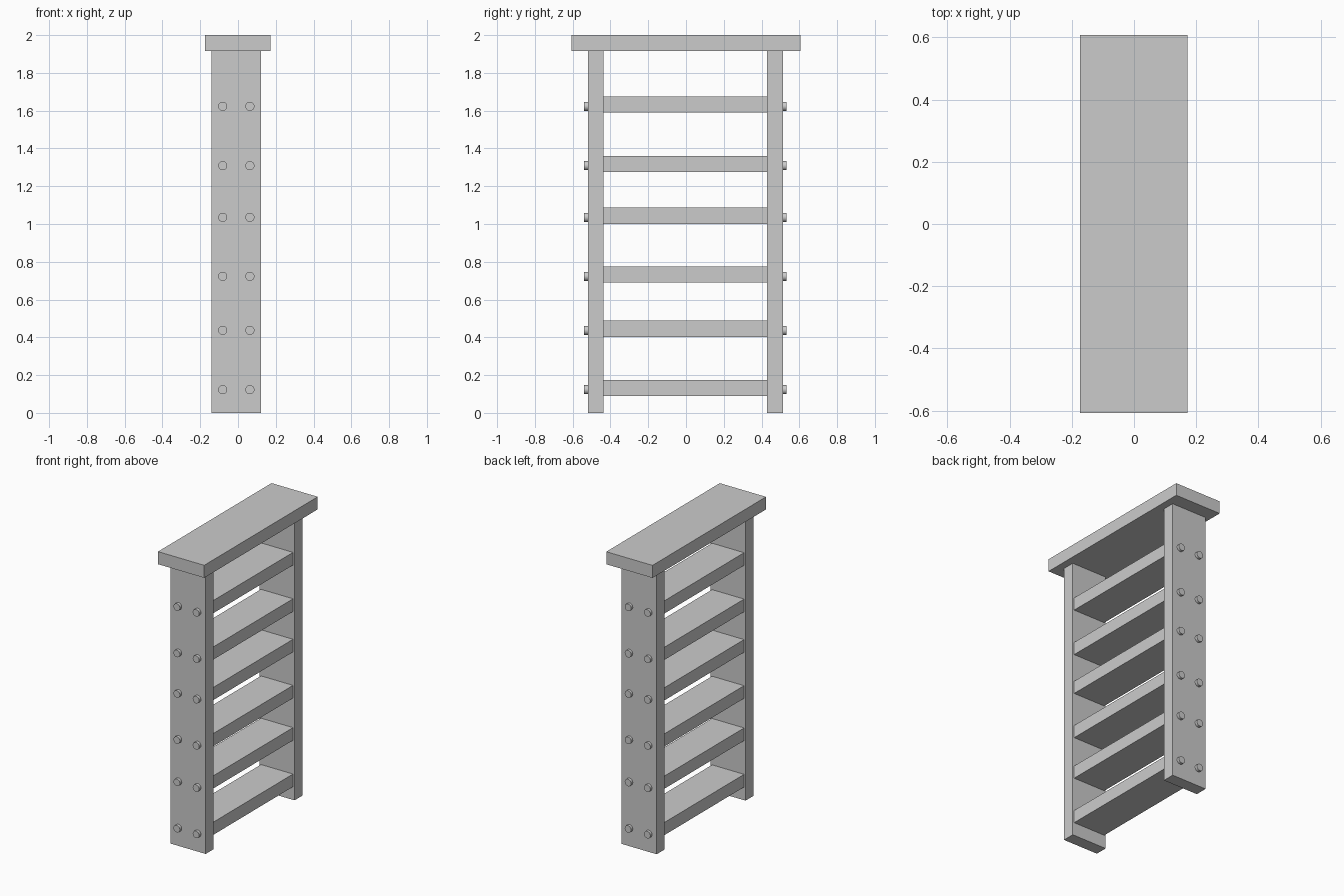
import bpy
from math import radians

if "Cube" in bpy.data.objects:
    bpy.data.objects.remove(bpy.data.objects["Cube"])

CX = -0.009  # shared centre line of posts, shelves and bolts


def box(name, x, y, z):
    """Box from (min, max) ranges on each axis."""
    bpy.ops.mesh.primitive_cube_add(size=1, location=[sum(r) / 2 for r in (x, y, z)])
    ob = bpy.context.object
    ob.name = name
    ob.scale = [r[1] - r[0] for r in (x, y, z)]
    bpy.ops.object.transform_apply(location=False, rotation=False, scale=True)
    return ob


def bolt(name, x, y, z):
    bpy.ops.mesh.primitive_cylinder_add(vertices=20, radius=0.024, depth=0.024,
                                        location=(x, y, z),
                                        rotation=(radians(90), 0, 0))
    bpy.context.object.name = name
    bpy.ops.object.shade_smooth_by_angle(angle=radians(35))


# Top board
box("top_board", (-0.174, 0.172), (-0.607, 0.607), (1.915, 2.0))

# Side posts
box("front_post", (CX - 0.131, CX + 0.131), (-0.52, -0.437), (0, 1.915))
box("back_post", (CX - 0.131, CX + 0.131), (0.43, 0.513), (0, 1.915))

# Shelves, each held by two bolts at both ends
for i, z in enumerate((0.132, 0.446, 0.044 + 1.0, 0.732, 1.318, 1.632)):
    box(f"shelf_{i}", (CX - 0.12, CX + 0.12), (-0.437, 0.43), (z - 0.043, z + 0.043))
    for dx in (-0.072, 0.072):
        bolt("front_bolt", CX + dx, -0.528, z - 0.009)
        bolt("back_bolt", CX + dx, 0.519, z - 0.009)
